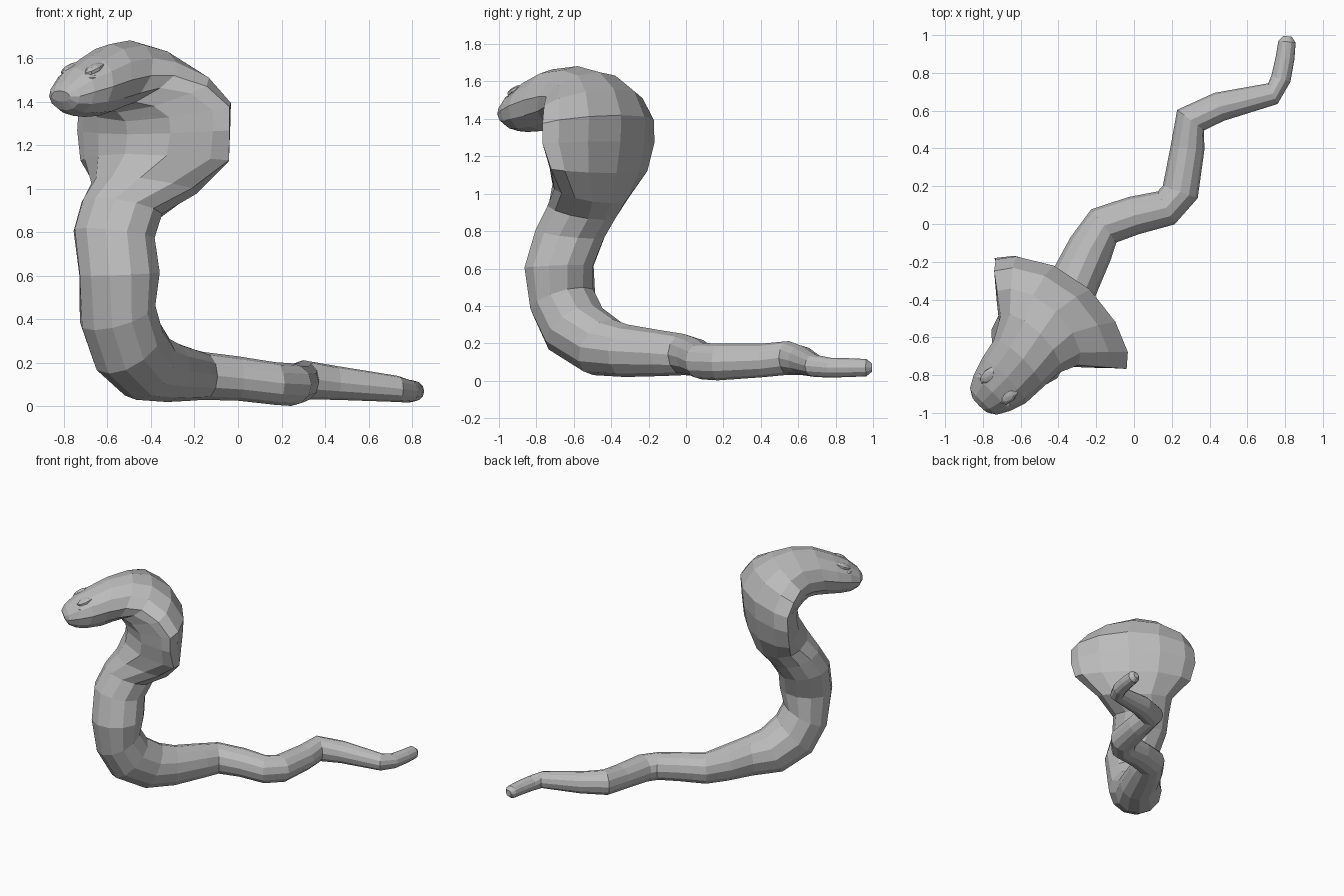
import bpy, bmesh, math
from mathutils import Vector

if "Cube" in bpy.data.objects:
    bpy.data.objects.remove(bpy.data.objects["Cube"])

SIDES = 12
S = math.sqrt(0.5)
UP = Vector((0, 0, 1))
WIDE = Vector((S, -S, 0))       # direction of the hood's spread
FACE = Vector((-S, -S, 0))      # direction the snake looks

skin = bpy.data.materials.new("grey_skin")
skin.diffuse_color = (0.5, 0.5, 0.5, 1)
skin.use_nodes = True
skin.node_tree.nodes["Principled BSDF"].inputs["Base Color"].default_value = skin.diffuse_color


def local(f, w, z):
    return FACE * f + WIDE * w + UP * z


def ring(mid, side, back, front, hood=0.0):
    """Cross-section: round back half, front half pinched in the hood."""
    pts = []
    low = hood > 0 and mid.z < 1.2
    for i in range(SIDES):
        a = 2 * math.pi * i / SIDES
        s, c = math.sin(a), math.cos(a)
        if s >= 0:
            depth = back * s ** (1 + .25 * hood)
        else:
            depth = front * (-s) ** (1 + 1.2 * hood)
        # left wing curls forward, lower right wing sits back
        curl = (FACE * .08 - WIDE * .03) * hood if c < 0 else FACE * (-.06 * low)
        pts.append(mid + side * c + depth + curl * c * c)
    return pts


# Tail and ground coils: x, y, z, radius
tail = [(.811, .994, .07, .022), (.81, .965, .07, .046), (.80, .88, .07, .05),
        (.778, .77, .07, .053), (.735, .69, .08, .06), (.45, .62, .108, .078),
        (.30, .55, .122, .09), (.283, .40, .108, .09), (.245, .17, .10, .098),
        (.17, .085, .105, .098), (.0, .045, .128, .102), (-.16, -.01, .14, .11),
        (-.23, -.13, .147, .122)]
path = [Vector(t[:3]) for t in tail] + [Vector((-.33, -.33, .15))]
rings = []
for i, (x, y, z, r) in enumerate(tail):
    t = path[i + 1] - path[max(i - 1, 0)]
    side = UP.cross(t).normalized() * r
    rings.append(ring(path[i], side, UP * r, UP * -r))

# Raised body, hood, neck and head:
# back point (f, z), front point (f, z), half width, sideways centre
body = [(.44, .30, .46, .02, .14, .0), (.54, .33, .68, .03, .17, .02),
        (.65, .405, .90, .15, .19, .06), (.705, .50, 1.01, .35, .195, .075),
        (.68, .62, 1.05, .60, .195, .095), (.66, .76, 1.02, .82, .20, .035),
        (.60, .86, .94, .96, .205, .015), (.51, .95, .87, 1.06, .265, .055),
        (.45, 1.11, .81, 1.16, .405, .075), (.42, 1.28, .795, 1.25, .44, .075),
        (.41, 1.42, .81, 1.31, .435, .08), (.49, 1.56, .84, 1.35, .38, .055),
        (.62, 1.65, .87, 1.37, .285, .035), (.76, 1.682, .92, 1.355, .215, .06),
        (.92, 1.665, 1.0, 1.335, .18, .09), (1.05, 1.61, 1.1, 1.33, .165, .10),
        (1.16, 1.555, 1.17, 1.335, .135, .10), (1.235, 1.49, 1.22, 1.36, .10, .10),
        (1.26, 1.45, 1.245, 1.40, .06, .10)]
for bf, bz, ff, fz, half, w in body:
    back, front = local(bf, w, bz), local(ff, w, fz)
    hood = min(max((half - .205) / .23, 0), 1)
    mid = back.lerp(front, .5 - .1 * hood)
    rings.append(ring(mid, WIDE * half, back - mid, front - mid, hood))

bm = bmesh.new()
loops = [[bm.verts.new(p) for p in r] for r in rings]
for a, b in zip(loops, loops[1:]):
    for i in range(SIDES):
        j = (i + 1) % SIDES
        bm.faces.new((a[i], a[j], b[j], b[i]))
bm.faces.new(loops[0])
bm.faces.new(loops[-1])
bmesh.ops.recalc_face_normals(bm, faces=bm.faces)
mesh = bpy.data.meshes.new("snake_body")
bm.to_mesh(mesh)
bm.free()
mesh.materials.append(skin)
bpy.context.collection.objects.link(bpy.data.objects.new("snake_body", mesh))


def bump(name, f, w, z, size, tilt=0):
    bpy.ops.mesh.primitive_uv_sphere_add(segments=8, ring_count=5, radius=1,
                                         location=local(f, w, z))
    o = bpy.context.object
    o.name = name
    o.scale = size
    # local x points along the gaze
    o.rotation_euler = (0, tilt, math.radians(225))
    o.data.materials.append(skin)


# Brows, eyes and nostrils on both sides of the head
for label, s in (("left", -1), ("right", 1)):
    bump(label + "_brow", 1.11, .10 + s * .075, 1.55, (.065, .035, .022), .4)
    bump(label + "_eye", 1.14, .10 + s * .095, 1.505, (.03, .026, .02))
    bump(label + "_nostril", 1.235, .10 + s * .045, 1.44, (.016, .016, .012))
